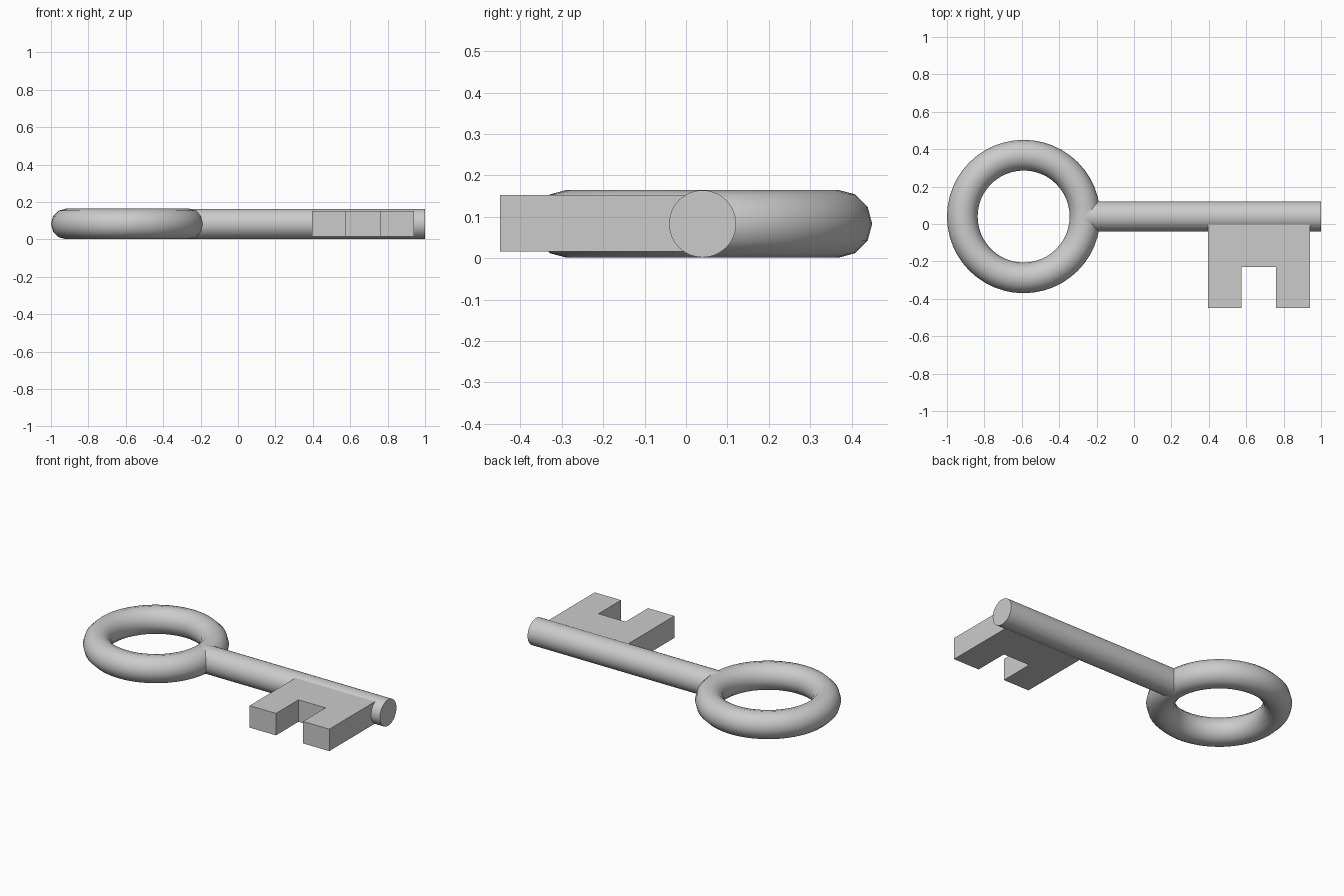
import bpy, bmesh, math
from mathutils import Matrix

if "Cube" in bpy.data.objects:
    bpy.data.objects.remove(bpy.data.objects["Cube"])

AXIS_Y, AXIS_Z, TUBE = 0.04, 0.083, 0.082

# Single metal colour
metal = bpy.data.materials.new("grey_metal")
metal.use_nodes = True
grey = (0.6, 0.6, 0.6, 1)
metal.diffuse_color = grey
metal.node_tree.nodes["Principled BSDF"].inputs["Base Color"].default_value = grey


def finish(obj, name, smooth=False):
    obj.name = name
    obj.data.materials.append(metal)
    if smooth:
        bpy.ops.object.shade_smooth_by_angle(angle=math.radians(35))


# Ring handle
bpy.ops.mesh.primitive_torus_add(
    major_segments=48, minor_segments=12, major_radius=0.328, minor_radius=TUBE,
    location=(-0.59, AXIS_Y, AXIS_Z))
finish(bpy.context.object, "ring_handle", True)

# Round shaft, ending inside the ring tube
start, end = -0.255, 1.0
bpy.ops.mesh.primitive_cylinder_add(
    vertices=48, radius=0.081, depth=end - start,
    location=((start + end) / 2, AXIS_Y, AXIS_Z), rotation=(0, math.pi / 2, 0))
finish(bpy.context.object, "shaft", True)

# Notched bit: an extruded outline with two teeth
outline = [(0.395, 0.03), (0.395, -0.45), (0.575, -0.45), (0.575, -0.23),
           (0.76, -0.23), (0.76, -0.45), (0.94, -0.45), (0.94, 0.03)]
bottom, top = 0.016, 0.152
bm = bmesh.new()
face = bm.faces.new([bm.verts.new((x, y, bottom)) for x, y in outline])
extruded = bmesh.ops.extrude_face_region(bm, geom=[face])["geom"]
bmesh.ops.translate(bm, vec=(0, 0, top - bottom),
                    verts=[v for v in extruded if isinstance(v, bmesh.types.BMVert)])
bmesh.ops.recalc_face_normals(bm, faces=bm.faces)
mesh = bpy.data.meshes.new("key_bit")
bm.to_mesh(mesh)
bm.free()
bit = bpy.data.objects.new("key_bit", mesh)
bpy.context.collection.objects.link(bit)
finish(bit, "key_bit")
